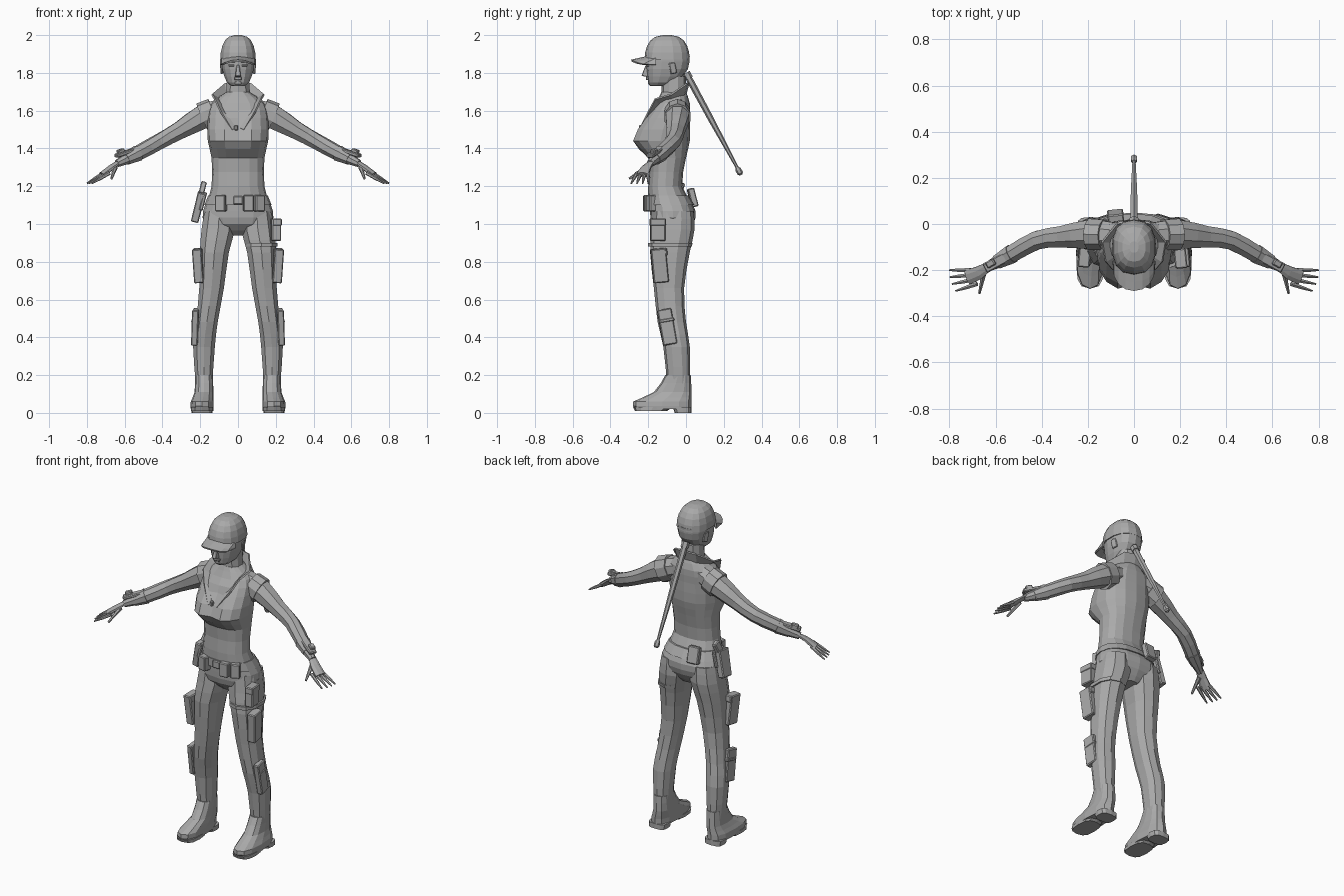
import bpy, bmesh, math
from mathutils import Vector, Matrix, Euler

default_cube = bpy.data.objects.get("Cube")
if default_cube:
    bpy.data.objects.remove(default_cube, do_unlink=True)

grey = bpy.data.materials.new("plain_grey")
grey.use_nodes = True
tone = (.4, .4, .4, 1)
grey.diffuse_color = tone
grey.node_tree.nodes["Principled BSDF"].inputs["Base Color"].default_value = tone
SIDES = {"left": 1, "right": -1}


def finish(name, bm, thickness=0):
    bmesh.ops.remove_doubles(bm, verts=bm.verts, dist=.0005)
    bmesh.ops.recalc_face_normals(bm, faces=bm.faces)
    mesh = bpy.data.meshes.new(name)
    bm.to_mesh(mesh)
    bm.free()
    mesh.materials.append(grey)
    obj = bpy.data.objects.new(name, mesh)
    bpy.context.collection.objects.link(obj)
    if thickness:
        obj.modifiers.new("thickness", 'SOLIDIFY').thickness = thickness
    return obj


def refine(rows):
    """Add a smoothly curved row between each pair of rows."""
    result = []
    last = len(rows) - 1
    for k in range(last):
        before, start = rows[max(k - 1, 0)], rows[k]
        end, after = rows[k + 1], rows[min(k + 2, last)]
        middle = [(9 * (b + c) - a - d) / 16 for a, b, c, d in zip(before, start, end, after)]
        result += [start, middle]
    return result + [rows[-1]]


def sheet(bm, lines):
    """Fill faces between equal lines of vertices."""
    for low, high in zip(lines, lines[1:]):
        for a, b, c, d in zip(low, low[1:], high[1:], high):
            bm.faces.new((a, b, c, d))


def skin(name, rings):
    """Join equal rings of points into a closed skin."""
    bm = bmesh.new()
    loops = [[bm.verts.new(point) for point in ring] for ring in rings]
    sheet(bm, [loop + loop[:1] for loop in loops])
    bm.faces.new(loops[0])
    bm.faces.new(loops[-1])
    return finish(name, bm)


def power(value, exponent):
    return math.copysign(abs(value) ** exponent, value)


def stack(name, rows, sides=12, square=.85, side=1, notch=None):
    """Level rings; each row is height, half width, front, back and middle x."""
    rings = []
    for z, half, front, back, *middle in rows:
        ring = []
        for i in range(sides):
            angle = math.tau * i / sides - math.pi / 2
            x = sum(middle) + half * power(math.cos(angle), square)
            y = (front + back + (back - front) * power(math.sin(angle), square)) / 2
            if notch and i == 0:
                y += notch(z)
            ring.append((side * x, y, z))
        rings.append(ring)
    return skin(name, rings)


def tube(name, path, sides=8, side=1, flat=1, swell=1):
    """Rings across a path; each row is x, y, z and radius."""
    spots = [Vector((side * x, y, z)) for x, y, z, radius in path]
    rings = []
    for k, spot in enumerate(spots):
        along = spots[min(k + 1, len(spots) - 1)] - spots[max(k - 1, 0)]
        across = along.cross(Vector((0, 0, 1))).normalized()
        up = across.cross(along).normalized() * flat
        radius = path[k][-1] * swell
        angles = [math.tau * (i + .5) / sides for i in range(sides)]
        rings.append([spot + radius * (across * math.cos(a) + up * math.sin(a)) for a in angles])
    return skin(name, rings)


def box(name, place, size, pitch=0, roll=0, yaw=0, side=1, top=1, edge=.005):
    """Chamfered box, optionally narrowed at its top."""
    x, y, z = place
    bm = bmesh.new()
    bmesh.ops.create_cube(bm, size=1)
    for vert in bm.verts:
        if vert.co.z > 0:
            vert.co.xy *= top
    spin = Euler((pitch, side * roll, side * yaw)).to_matrix().to_4x4()
    bm.transform(Matrix.Translation((side * x, y, z)) @ spin @ Matrix.Diagonal((*size, 1)))
    bmesh.ops.bevel(bm, geom=bm.edges[:], offset=edge, segments=1, affect='EDGES')
    return finish(name, bm)


# Torso with a soft hollow in the middle of the chest, hips and belt
torso = [(1.1, .17, -.2, .04), (1.2, .14, -.2, -.02), (1.35, .14, -.2, 0), (1.44, .16, -.29, .02),
         (1.56, .16, -.22, .02), (1.64, .14, -.16, .02), (1.7, .06, -.13, 0)]
stack("torso", refine(torso), sides=16, notch=lambda z: .025 if 1.4 < z < 1.6 else 0)
hips = [(.94, .05, -.12, 0), (1, .17, -.18, .04), (1.07, .185, -.19, .05), (1.15, .15, -.19, .01)]
stack("pelvis", refine(hips), sides=16)
stack("belt", [(1.1, .178, -.205, .045), (1.15, .158, -.205, .015)], sides=16)

# Neck, head and cap crown
stack("neck", [(1.64, .07, -.13, 0), (1.78, .06, -.13, 0)], sides=10)
head = [(1.73, .03, -.19, -.1), (1.75, .06, -.2, -.05), (1.82, .085, -.21, .01), (1.89, .09, -.21, .02)]
stack("head", refine(head), sides=14)
dome = []
for step in range(6):
    rise = math.radians(17 * step)
    spread = math.cos(rise) ** .65
    dome.append((1.87 + .13 * math.sin(rise), .096 * spread, -.1 - .12 * spread, -.1 + .12 * spread))
stack("cap_crown", dome, sides=14)

# Curved cap brim, sloping down to its front
bm = bmesh.new()
lines = []
for reach in (0, .7, 1):
    line = []
    for step in range(9):
        angle = math.pi * step / 8
        x = .094 * math.cos(angle)
        y = -.16 - .13 * reach * math.sin(angle) ** .7
        line.append(bm.verts.new((x, y, 1.9 - .03 * reach - 3 * x * x)))
    lines.append(line)
sheet(bm, lines)
finish("cap_brim", bm, thickness=.01)

# Face
box("nose", (0, -.21, 1.81), (.03, .04, .06), pitch=-.2, top=.5, edge=.003)
box("lips", (0, -.205, 1.77), (.04, .015, .016), edge=.003)
box("chin", (0, -.19, 1.747), (.04, .02, .02))
for word, side in SIDES.items():
    box(word + "_eye", (.035, -.203, 1.84), (.03, .01, .01), yaw=.3, side=side, edge=.002)
    box(word + "_brow", (.035, -.203, 1.86), (.04, .02, .01), yaw=.3, side=side, edge=.003)
    box(word + "_ear", (.085, -.07, 1.825), (.01, .035, .06), pitch=.2, yaw=.3, side=side, edge=.004)

# Long plait with a tied end
root, end = Vector((0, 0, 1.8)), Vector((0, .27, 1.3))
tip = root.lerp(end, 1.08)
tube("plait", [(*root, .014), (*root.lerp(end, .1), .018), (*root.lerp(end, .5), .016), (*end, .008)], sides=6)
tube("plait_end", [(*end, .01), (*end.lerp(tip, .3), .016), (*end.lerp(tip, .8), .016), (*tip, .008)], sides=6)
tube("plait_tie", [(*root, .022), (*root.lerp(end, .06), .022)], sides=6)

# Open collar running down into lapels
inner = [(0, -.01, 1.68), (.06, -.02, 1.68), (.09, -.08, 1.66), (.08, -.14, 1.63), (.05, -.2, 1.57), (.01, -.24, 1.51)]
outer = [(0, .01, 1.75), (.07, 0, 1.745), (.135, -.08, 1.69), (.12, -.165, 1.665), (.09, -.2, 1.6), (.03, -.25, 1.5)]
bm = bmesh.new()
for side in SIDES.values():
    sheet(bm, [[bm.verts.new((side * x, y, z)) for x, y, z in line] for line in (inner, outer)])
finish("collar", bm, thickness=.01)
box("pendant", (-.01, -.24, 1.51), (.02, .02, .03))

# Limbs, shared by both sides
sleeve = refine([(.08, -.05, 1.61, .06), (.19, -.045, 1.565, .067), (.31, -.055, 1.495, .05),
                 (.42, -.07, 1.435, .043), (.53, -.13, 1.375, .04), (.64, -.19, 1.32, .02)])
palm = refine([(.63, -.18, 1.33, .02), (.67, -.21, 1.3, .03), (.72, -.23, 1.26, .035)])
leg = refine([(1.07, .08, -.17, .04, .1), (.97, .092, -.18, .045, .105), (.85, .08, -.19, .02, .125),
              (.66, .068, -.17, -.01, .14), (.48, .06, -.15, 0, .165), (.35, .06, -.12, .02, .18),
              (.15, .045, -.1, .02, .18)])
boot = refine([(.02, .06, -.27, .03, .19), (.06, .06, -.28, .03, .19),
               (.11, .05, -.17, .03, .18), (.2, .047, -.11, .025, .18)])
for word, side in SIDES.items():
    # Sleeve, armhole, cuff and wrist device
    tube(word + "_sleeve", sleeve, side=side)
    tube(word + "_armhole", sleeve[1:3], sides=10, side=side, flat=1.1, swell=1.07)
    tube(word + "_cuff", sleeve[-3:-1], side=side, swell=1.1)
    box(word + "_wrist_device", (.595, -.165, 1.378), (.12, .045, .02), roll=.3, yaw=-.5, side=side)
    box(word + "_device_knob", (.62, -.17, 1.382), (.04, .03, .03), roll=.3, yaw=-.5, side=side)

    # Hand with four spread fingers and a thumb
    tube(word + "_palm", palm, side=side, flat=.45)
    for i in range(4):
        knuckle = Vector((.71 - .01 * i, -.2 - .02 * i, 1.27))
        fingertip = Vector((.8 - .003 * i * i, -.2 - .03 * i, 1.215))
        joint = knuckle.lerp(fingertip, .5)
        finger = [(*knuckle, .01), (*joint, .009), (*fingertip, .004)]
        tube(f"{word}_finger_{i}", finger, sides=6, side=side)
    tube(word + "_thumb", [(.65, -.21, 1.3, .013), (.67, -.3, 1.24, .006)], sides=6, side=side)

    # Trouser leg, boot, sole and heel
    stack(word + "_leg", leg, sides=10, side=side)
    stack(word + "_boot", boot, square=.8, side=side)
    stack(word + "_sole", [(.01, .06, -.27, -.1, .19), (.03, .06, -.28, -.07, .19)], square=.7, side=side)
    stack(word + "_heel", [(0, .055, -.06, .03, .19), (.03, .058, -.07, .03, .19)], square=.6, side=side)

    # Thigh pocket with flap, and shin guard
    tilt = dict(pitch=.1, roll=.06, yaw=.1, side=side)
    box(word + "_thigh_pocket", (.21, -.14, .78), (.05, .08, .18), **tilt)
    box(word + "_pocket_flap", (.213, -.143, .85), (.05, .085, .04), **tilt)
    tilt.update(pitch=.17, roll=-.05)
    box(word + "_shin_guard", (.225, -.1, .455), (.035, .075, .19), **tilt)
    box(word + "_shin_strap", (.225, -.102, .49), (.038, .078, .02), **tilt)

# Pouch and strap on the left hip
box("hip_pouch", (.2, -.15, .97), (.05, .08, .12), yaw=.1)
box("hip_pouch_flap", (.203, -.15, 1.01), (.05, .085, .04), yaw=.1)
stack("thigh_strap", [(.88, .088, -.2, .03, .125), (.9, .088, -.2, .035, .125)], sides=10)

# Belt pouches and buckle
front_pouch = (.055, .05, .085)
box("belt_pouch_right", (-.09, -.195, 1.11), front_pouch, yaw=-.25)
box("belt_pouch_inner", (.055, -.2, 1.11), front_pouch, yaw=.1)
box("belt_pouch_outer", (.11, -.18, 1.11), front_pouch, yaw=.45)
box("belt_buckle", (0, -.205, 1.125), (.05, .02, .045))
box("back_pouch", (-.08, .035, 1.14), (.07, .035, .1), pitch=.25, yaw=.1)

# Holster and sidearm on the right hip
box("holster", (-.21, -.06, 1.09), (.04, .08, .16), pitch=.1, roll=.25, top=1.1)
box("holster_plate", (-.185, -.06, 1.12), (.02, .1, .1), roll=.25)
box("sidearm_grip", (-.19, -.04, 1.18), (.03, .045, .085), pitch=-.35, roll=.25)
